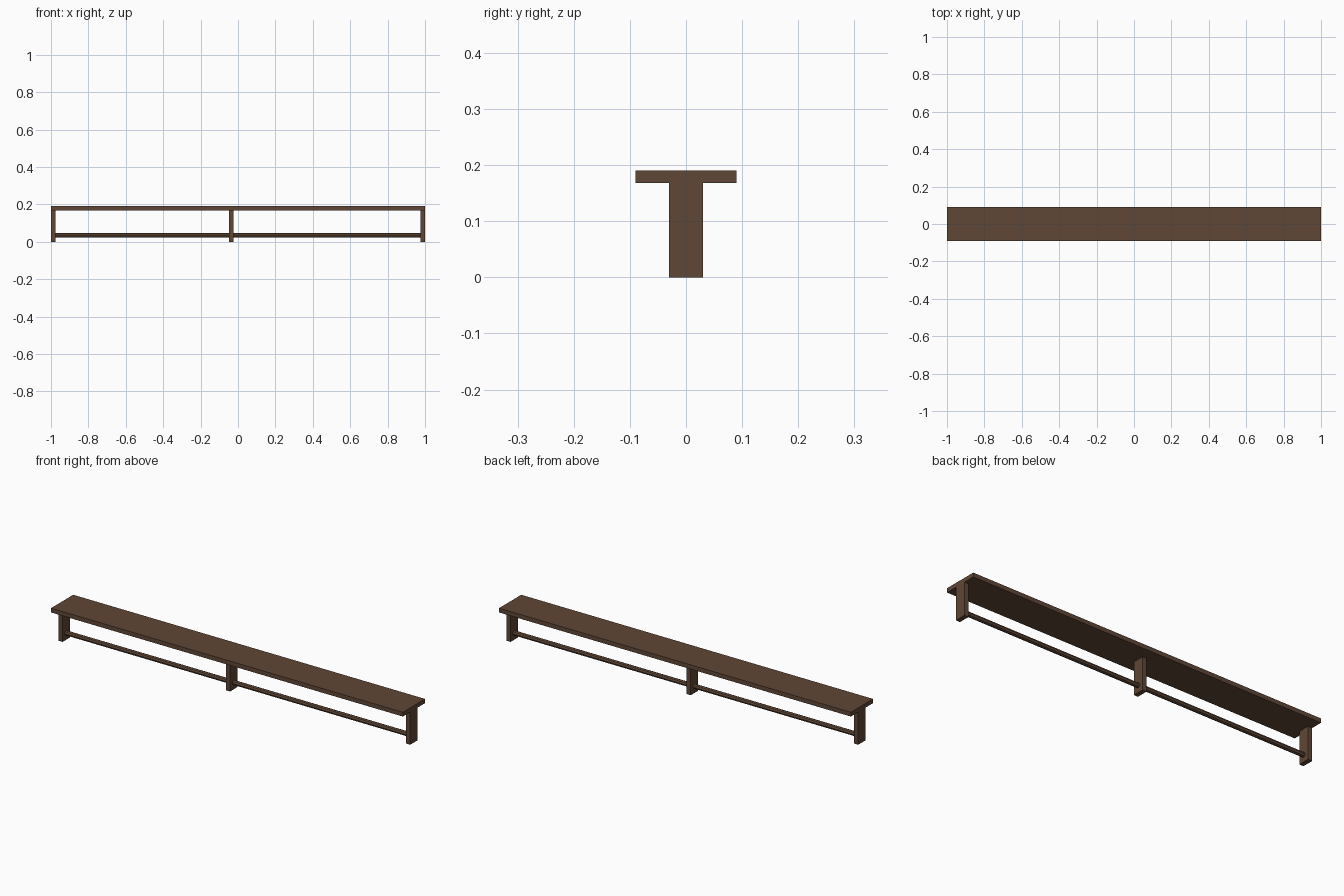
import bpy, math

if "Cube" in bpy.data.objects:
    bpy.data.objects.remove(bpy.data.objects["Cube"])

wood = bpy.data.materials.new("dark_wood")
wood.diffuse_color = (0.115, 0.063, 0.037, 1)
wood.use_nodes = True
wood.node_tree.nodes["Principled BSDF"].inputs["Base Color"].default_value = wood.diffuse_color


def box(name, x0, x1, half_depth, z0, z1):
    bpy.ops.mesh.primitive_cube_add(size=1, location=((x0 + x1) / 2, 0, (z0 + z1) / 2))
    ob = bpy.context.object
    ob.name = name
    ob.scale = (x1 - x0, 2 * half_depth, z1 - z0)
    bpy.ops.object.transform_apply(location=False, rotation=False, scale=True)
    ob.data.materials.append(wood)
    return ob


def rail(name, x0, x1, z, radius):
    bpy.ops.mesh.primitive_cylinder_add(vertices=8, radius=radius, depth=x1 - x0,
                                        location=((x0 + x1) / 2, 0, z),
                                        rotation=(0, math.pi / 2, 0))
    ob = bpy.context.object
    ob.name = name
    ob.data.materials.append(wood)
    return ob


# Seat plank
LEG_T = 0.024
TOP, UNDER = 0.19, 0.168
box("seat", -1, 1, 0.09, UNDER, TOP)

# Upright legs: both ends and one just left of the middle
starts = {"left_leg": -1.0, "middle_leg": -0.048, "right_leg": 1 - LEG_T}
for name, x in starts.items():
    box(name, x, x + LEG_T, 0.03, 0, UNDER)

# Round stretcher rails between the legs
rail("left_rail", -1 + LEG_T, -0.048, 0.035, 0.012)
rail("right_rail", -0.048 + LEG_T, 1 - LEG_T, 0.035, 0.012)
